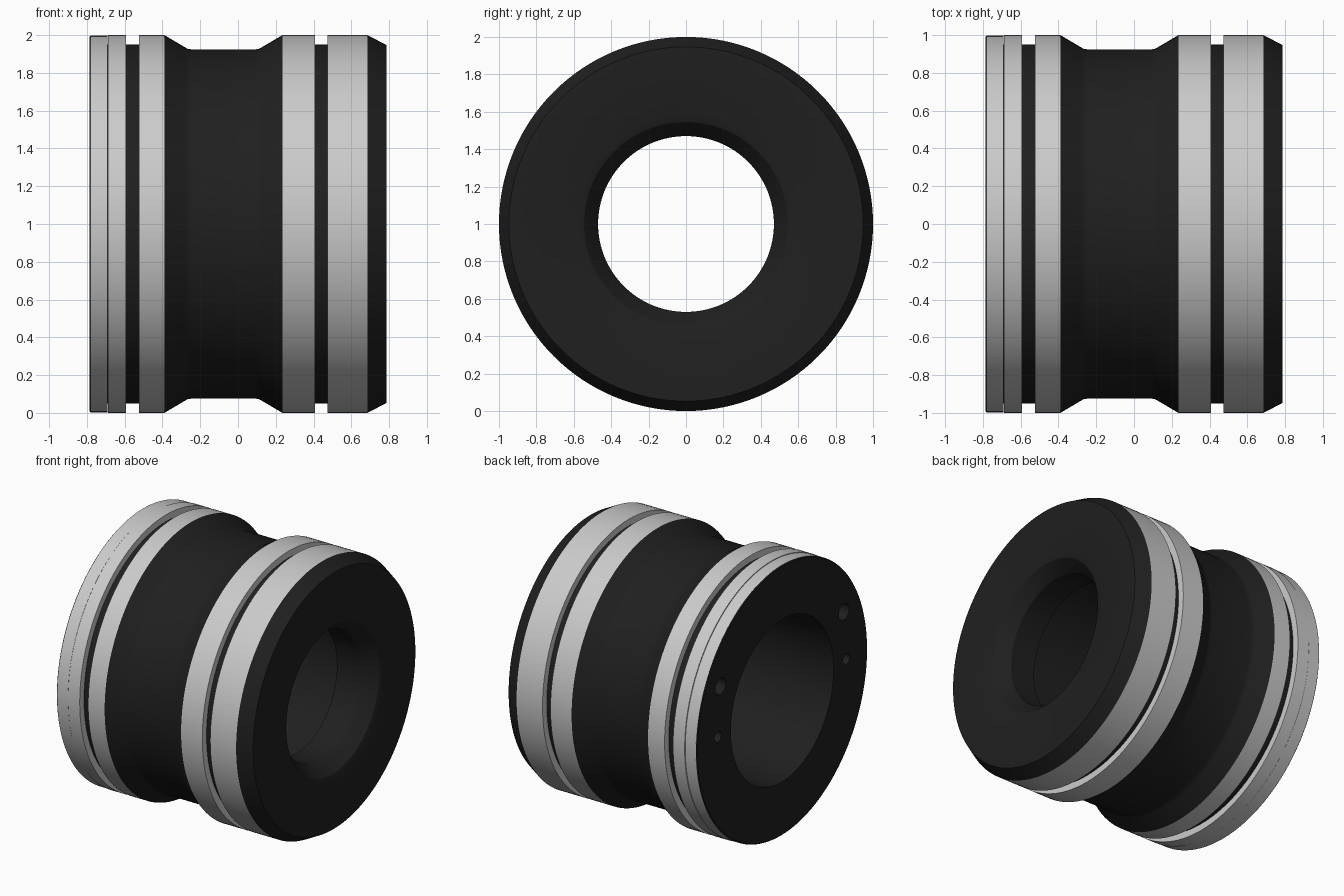
import bpy, bmesh, math
from mathutils import Matrix

if "Cube" in bpy.data.objects:
    bpy.data.objects.remove(bpy.data.objects["Cube"])

SEG = 128

black = bpy.data.materials.new("black")
black.diffuse_color = (0.014, 0.014, 0.014, 1)
black.use_nodes = True
black.node_tree.nodes["Principled BSDF"].inputs["Base Color"].default_value = black.diffuse_color


def finish(bm, name, mat=None):
    bmesh.ops.recalc_face_normals(bm, faces=bm.faces[:])
    me = bpy.data.meshes.new(name)
    bm.to_mesh(me)
    bm.free()
    ob = bpy.data.objects.new(name, me)
    bpy.context.collection.objects.link(ob)
    if mat:
        me.materials.append(mat)
    return ob


def lathe(name, profile, mat=None):
    """Spin a closed (x, radius) profile round the x axis at z = 1."""
    bm = bmesh.new()
    rings = []
    for i in range(SEG):
        a = 2 * math.pi * i / SEG
        rings.append([bm.verts.new((x, r * math.cos(a), 1 + r * math.sin(a)))
                      for x, r in profile])
    n = len(profile)
    for i in range(SEG):
        p, q = rings[i], rings[(i + 1) % SEG]
        for j in range(n):
            k = (j + 1) % n
            bm.faces.new((p[j], p[k], q[k], q[j]))
    return finish(bm, name, mat)


def smooth(ob):
    bpy.ops.object.select_all(action='DESELECT')
    ob.select_set(True)
    bpy.context.view_layer.objects.active = ob
    bpy.ops.object.shade_smooth_by_angle(angle=math.radians(25))


# Black core: flange, band seats, waist, chamfered nose and stepped bore
core = lathe("core", [
    (-0.787, 0.60), (-0.787, 0.99), (-0.782, 0.996), (-0.78, 0.996),
    (-0.78, 0.95), (-0.39, 0.95), (-0.39, 1.0),
    (-0.28, 0.935), (-0.265, 0.927), (-0.245, 0.924),
    (0.09, 0.924), (0.11, 0.927), (0.125, 0.935), (0.235, 1.0),
    (0.235, 0.95), (0.685, 0.95), (0.685, 1.0), (0.787, 0.947),
    (0.787, 0.58), (0.775, 0.545), (0.70, 0.483), (0.68, 0.47),
    (0.48, 0.47), (0.40, 0.60)], black)

# Blind holes in the left face, mirrored left and right
for side in (-1, 1):
    for y, z, r in ((0.72, 1.38, 0.06), (0.75, 1.02, 0.04)):
        bm = bmesh.new()
        bmesh.ops.create_cone(
            bm, cap_ends=True, segments=24, radius1=r, radius2=r, depth=0.4,
            matrix=Matrix.Translation((-0.787, side * y, z))
            @ Matrix.Rotation(math.pi / 2, 4, 'Y'))
        cutter = finish(bm, "hole_cutter")
        cutter.hide_render = True
        mod = core.modifiers.new("hole", 'BOOLEAN')
        mod.operation = 'DIFFERENCE'
        mod.solver = 'EXACT'
        mod.object = cutter
        bpy.context.view_layer.objects.active = core
        bpy.ops.object.modifier_apply(modifier=mod.name)
        bpy.data.objects.remove(cutter)
smooth(core)

# Grey bands, separated by the grooves and a hairline seam
for name, x0, x1, r in (("end_band", -0.78, -0.692, 0.997),
                        ("left_outer_band", -0.689, -0.594, 1.0),
                        ("left_inner_band", -0.525, -0.39, 1.0),
                        ("right_inner_band", 0.235, 0.408, 1.0),
                        ("right_outer_band", 0.473, 0.685, 1.0)):
    smooth(lathe(name, [(x0, 0.94), (x0, r), (x1, r), (x1, 0.94)]))
